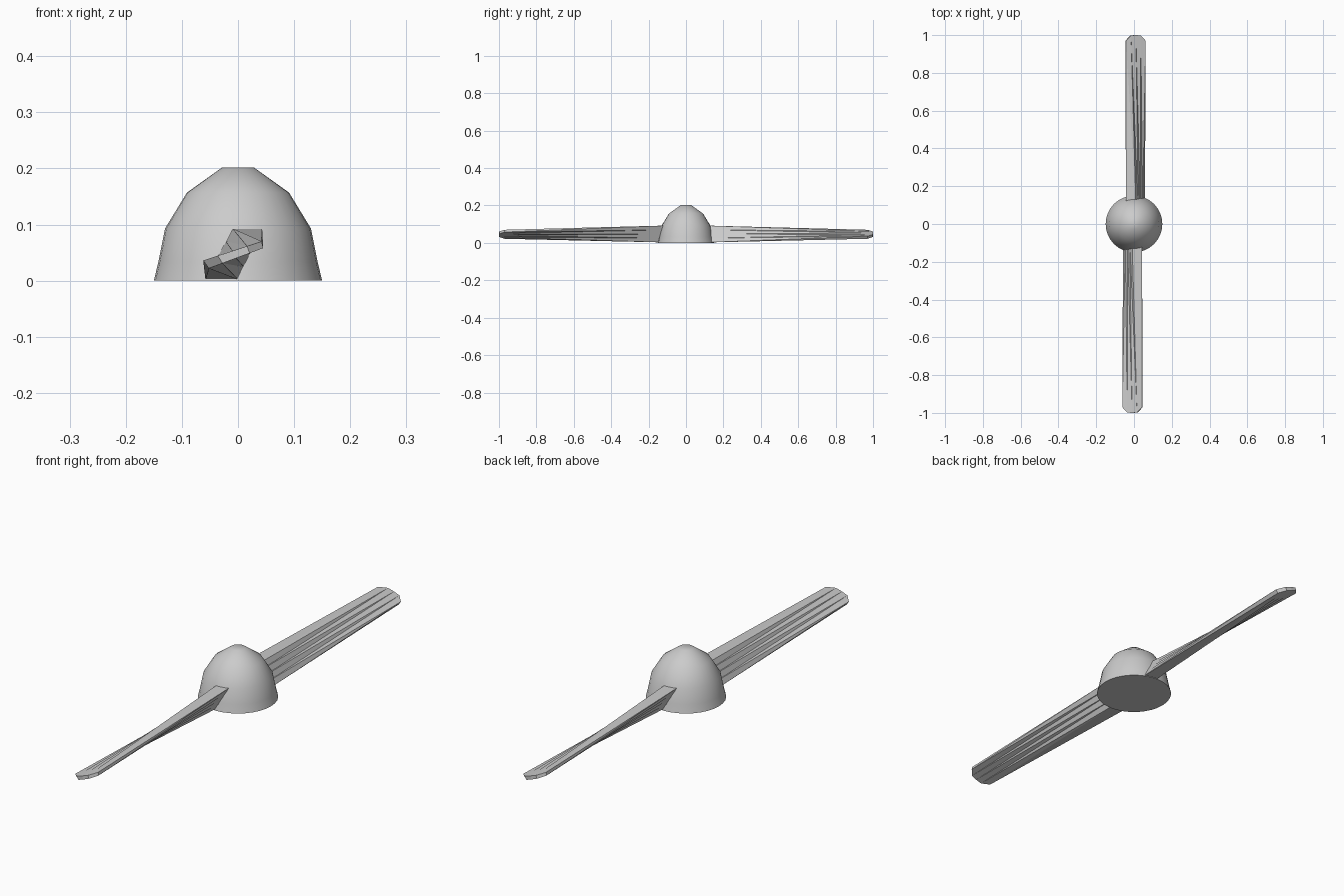
import bpy, bmesh, math
from mathutils import Vector

cube = bpy.data.objects.get("Cube")
if cube:
    bpy.data.objects.remove(cube, do_unlink=True)

grey = bpy.data.materials.new("light grey")
grey.use_nodes = True
colour = (0.6, 0.6, 0.6, 1)
grey.diffuse_color = colour
grey.node_tree.nodes["Principled BSDF"].inputs["Base Color"].default_value = colour


def finish(name, bm):
    bmesh.ops.recalc_face_normals(bm, faces=bm.faces)
    mesh = bpy.data.meshes.new(name)
    bm.to_mesh(mesh)
    bm.free()
    mesh.materials.append(grey)
    obj = bpy.data.objects.new(name, mesh)
    bpy.context.collection.objects.link(obj)
    return obj


# Hub: stacked rings of a domed spinner with flat ends
PROFILE = [(0.15, 0), (0.142, 0.033), (0.13, 0.093), (0.091, 0.157), (0.028, 0.202)]
SIDES = 32
bm = bmesh.new()
rings = [[bm.verts.new((r * math.cos(math.tau * i / SIDES),
                        r * math.sin(math.tau * i / SIDES), z))
          for i in range(SIDES)] for r, z in PROFILE]
for low, high in zip(rings, rings[1:]):
    for i in range(SIDES):
        j = (i + 1) % SIDES
        bm.faces.new((low[i], low[j], high[j], high[i]))
bm.faces.new(rings[0])
bm.faces.new(rings[-1])
hub = finish("hub", bm)
bpy.context.view_layer.objects.active = hub
hub.select_set(True)
bpy.ops.object.shade_smooth_by_angle(angle=math.radians(50))

# Blade sections as corner pairs: upper skin A-D, lower skin B-C
CHORD = 4
ROOT = [(-0.058, 0.002), (0.0, 0.002), (0.043, 0.093), (-0.01, 0.093)]
TIP = [(-0.062, 0.036), (-0.052, 0.022), (0.045, 0.058), (0.042, 0.070)]


def section(bm, corners, y, bulge):
    a, b, c, d = (Vector(p) for p in corners)
    steps = [i / CHORD for i in range(CHORD + 1)]

    def point(p, q, t):
        x, z = p.lerp(q, t)
        return bm.verts.new((x, y - bulge * (1 - (2 * t - 1) ** 4), z))
    lower = [point(b, c, t) for t in steps]
    upper = [point(a, d, t) for t in steps]
    return lower, upper


def blade(name, turn):
    bm = bmesh.new()
    root_low, root_up = section(bm, ROOT, -0.1, 0)
    tip_low, tip_up = section(bm, TIP, -0.97, 0.03)
    root = root_low + root_up[::-1]
    tip = tip_low + tip_up[::-1]
    count = len(root)
    # Long twisted strips, each folded along its diagonal
    for i in range(count):
        j = (i + 1) % count
        bm.faces.new((root[i], root[j], tip[j]))
        bm.faces.new((root[i], tip[j], tip[i]))
    # Rounded end cap and hidden root cap
    for low, up in ((tip_low, tip_up), (root_low, root_up)):
        for i in range(CHORD):
            bm.faces.new((low[i], low[i + 1], up[i + 1], up[i]))
    obj = finish(name, bm)
    obj.rotation_euler.z = turn


blade("front_blade", 0)
blade("back_blade", math.pi)
